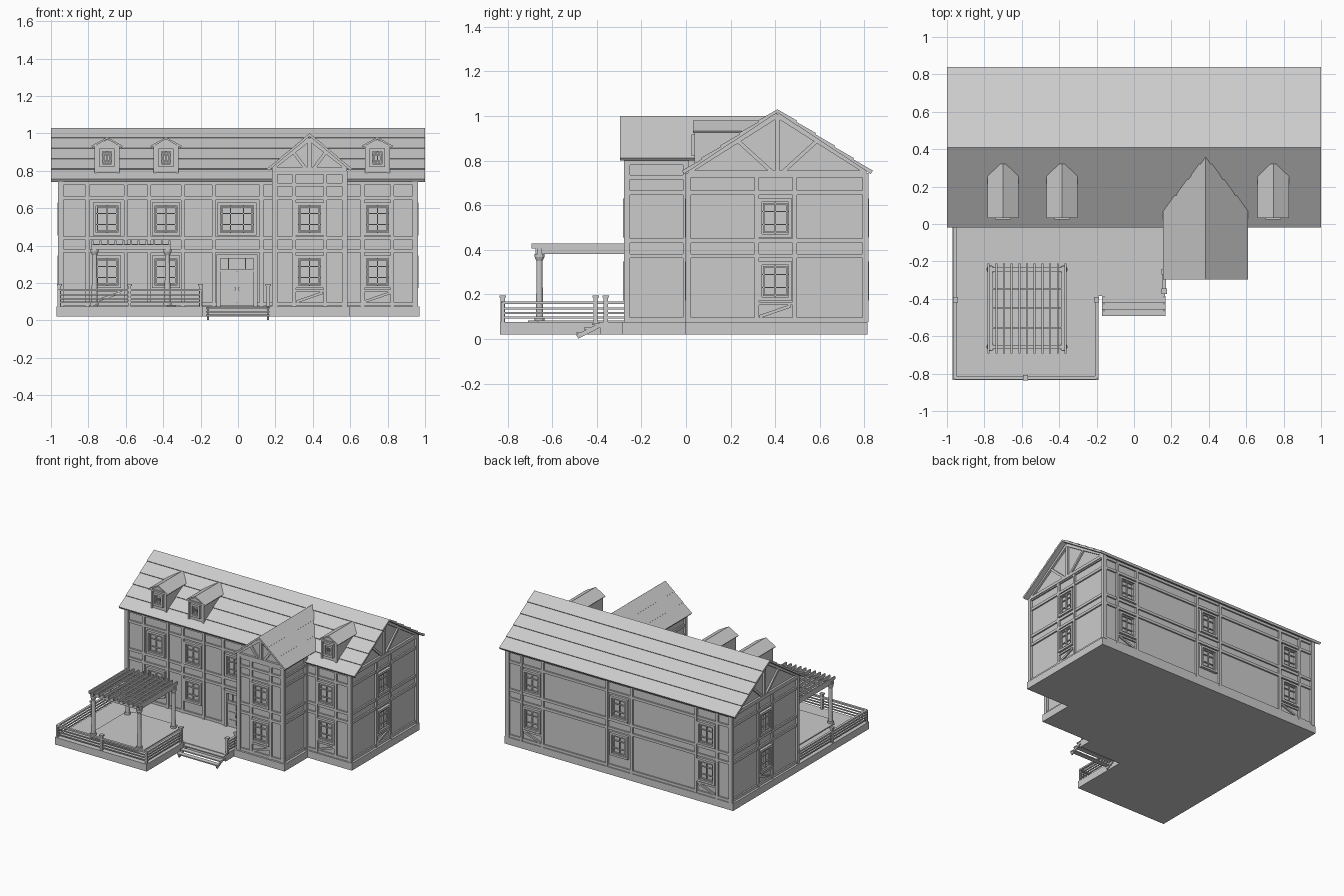
import bpy, bmesh, math
from mathutils import Matrix, Vector

if "Cube" in bpy.data.objects:
    bpy.data.objects.remove(bpy.data.objects["Cube"])

parts = {}


def part(name):
    return parts.setdefault(name, bmesh.new())


def frame(o, u, n, v=(0, 0, 1)):
    """Local axes: a along u, b along v, depth along n."""
    m = Matrix((u, v, n)).transposed().to_4x4()
    m.translation = Vector(o)
    return m


def prism(name, pts, d0, d1, f):
    bm = part(name)
    rows = [[bm.verts.new(f @ Vector((a, b, d))) for a, b in pts] for d in (d0, d1)]
    bm.faces.new(rows[0])
    bm.faces.new(rows[1])
    n = len(pts)
    for i in range(n):
        j = (i + 1) % n
        bm.faces.new((rows[0][i], rows[0][j], rows[1][j], rows[1][i]))


def rect(name, f, a0, a1, b0, b1, d0, d1):
    prism(name, [(a0, b0), (a1, b0), (a1, b1), (a0, b1)], d0, d1, f)


def bar(name, f, p, q, w, d0, d1):
    p, q = Vector(p), Vector(q)
    s = (q - p).normalized().orthogonal() * w / 2
    prism(name, [p - s, q - s, q + s, p + s], d0, d1, f)


X, Y = (1, 0, 0), (0, 1, 0)
NX, NY = (-1, 0, 0), (0, -1, 0)
PLAN = frame((0, 0, 0), X, (0, 0, 1), Y)     # a=x, b=y, depth=z
SIDE = frame((0, 0, 0), Y, X)                # a=y, b=z, depth=x
FRONT = frame((0, .015, 0), X, NY)
BACK = frame((0, .8, 0), X, Y)
RIGHT = frame((.945, 0, 0), Y, X)
LEFT = frame((-.945, 0, 0), Y, NX)
WING = frame((.383, -.262, 0), X, NY)
WING_R = frame((.568, 0, 0), Y, X)
WING_L = frame((.198, 0, 0), Y, NX)


def window(f, a, w, z0, z1):
    h = w / 2
    for k, t, d in ((0, .016, .02), (.02, .007, .012)):   # casing, then sash
        l, r, b, c = a - h + k, a + h - k, z0 + k, z1 - k
        rect("window_frames", f, l, l + t, b, c, -.005, d)
        rect("window_frames", f, r - t, r, b, c, -.005, d)
        rect("window_frames", f, l, r, b, b + t, -.005, d)
        rect("window_frames", f, l, r, c - t, c, -.005, d)
    cols = 3 if w > .18 else 2
    for i in range(1, cols):
        x = a - h + w * i / cols
        rect("window_bars", f, x - .003, x + .003, z0, z1, -.005, .01)
    for i in (1, 2):
        z = z0 + (z1 - z0) * i / 3
        rect("window_bars", f, a - h, a + h, z - .003, z + .003, -.005, .009)


def facade(f, a0, a1, top, posts, wins, braces=(), bands=(.087, .372, .44, .655)):
    for a in (a0 + .01, a1 - .01):                        # corner posts
        rect("corner_posts", f, a - .013, a + .013, .075, top, -.005, .017)
    for a in posts:
        rect("timber_posts", f, a - .01, a + .01, .075, top, -.005, .014)
    for z in list(bands) + [top - .01]:
        rect("timber_bands", f, a0, a1, z - .01, z + .01, -.005, .011)
    for a in wins:
        window(f, a, .15, .455, .63)
        window(f, a, .15, .172, .347)
    for a in braces:
        rect("timber_bands", f, a - .08, a + .08, .152, .166, -.005, .011)
        bar("timber_braces", f, (a - .07, .1), (a + .07, .148), .014, -.005, .01)


def truss(f, c, half, z0, z1):
    """King post, sloping rafters and two struts in a gable."""
    rect("gable_truss", f, c - half, c + half, z0 - .011, z0 + .011, -.005, .016)
    rect("gable_truss", f, c - .011, c + .011, z0, z1 - .01, -.005, .014)
    for s in (-1, 1):
        bar("gable_truss", f, (c + s * half, z0 + .005), (c, z1 - .015), .022, -.005, .016)
        bar("gable_truss", f, (c + s * .02, z0), (c + s * half * .44, z0 + (z1 - z0) * .52),
            .017, -.005, .012)


def roof(name, f, c, half, ze, zr, d0, d1, strips, lift=.012, thick=.012):
    """Overlapping courses running up both slopes to the ridge."""
    for s in (-1, 1):
        e, r = Vector((c + s * half, ze)), Vector((c, zr))
        n = Vector((s * (zr - ze), half)).normalized()
        for i in range(strips):
            lo, hi = e.lerp(r, i / strips), e.lerp(r, (i + 1) / strips)
            prism(name, [lo - n * thick, lo + n * (lift - thick / 2), hi, hi - n * thick], d0, d1, f)


# Foundation and terrace
prism("foundation", [(-.97, -.835), (-.19, -.835), (-.19, -.385), (.165, -.385), (.165, -.285),
                     (.595, -.285), (.595, -.005), (.97, -.005), (.97, .815), (-.97, .815)],
      .02, .075, PLAN)

# Main block and front wing walls
prism("main_walls", [(.015, .07), (.8, .07), (.8, .755), (.41, 1.012), (.015, .755)], -.945, .945, SIDE)
prism("wing_walls", [(-.185, .07), (.185, .07), (.185, .825), (0, .98), (-.185, .825)], -.36, 0, WING)

# Timber framing and windows
facade(FRONT, -.955, .955, .745, (-.805, -.6, -.475, -.295, -.13, .125, .665, .825),
       (-.7, -.385, .745), (-.7, .745))
facade(BACK, -.955, .955, .745, (-.83, -.65, -.105, .105, .65, .83), (-.74, 0, .74), (-.74, .74))
for f in (RIGHT, LEFT):
    facade(f, 0, .815, .745, (.317, .488), (.4,), (.4,))
    truss(f, .41, .4, .745, 1.018)
facade(WING, -.195, .195, .8, (-.083, .083), (0,), (0,), (.087, .372, .44, .655, .725))
truss(WING, 0, .2, .81, .985)
for f in (WING_R, WING_L):
    facade(f, -.275, .01, .8, (), (), (), (.087, .372, .44, .655, .725))

# Wide window over the entrance double door
window(FRONT, -.005, .21, .455, .63)
for a in (-.104, .094):
    rect("door_frame", FRONT, a - .011, a + .011, .075, .35, -.005, .022)
rect("door_frame", FRONT, -.115, .105, .332, .352, -.005, .022)
for s in (-1, 1):
    c = -.005 + s * .046
    rect("door_leaves", FRONT, c - .044, c + .044, .078, .265, -.005, .008)
    for z in (.09, .15, .21):
        rect("door_panels", FRONT, c - .032, c + .032, z, z + .042, 0, .012)
    rect("door_panels", FRONT, c - .003, c + .003, .265, .34, -.005, .01)
    rect("door_handles", FRONT, -.005 + s * .012 - .003, -.005 + s * .012 + .003, .16, .18, 0, .02)
rect("door_frame", FRONT, -.1, .09, .262, .272, -.005, .014)

# Roofs
roof("main_roof", SIDE, .41, .425, .75, 1.03, -1, 1, 5)
roof("wing_roof", WING, 0, .226, .81, 1.0, -.62, .035, 3, .008)

# Dormers
for x in (-.7, -.385, .745):
    f = frame((x, .045, 0), X, NY)
    prism("dormer_walls", [(-.066, .77), (.066, .77), (.066, .935), (0, .968), (-.066, .935)], -.27, 0, f)
    roof("dormer_roofs", f, 0, .083, .932, .98, -.28, .014, 1, .006, .009)
    for s in (-1, 1):
        rect("dormer_trim", f, s * .06 - .007, s * .06 + .007, .785, .93, -.005, .006)
    rect("dormer_trim", f, -.067, .067, .922, .934, -.005, .008)
    window(f, 0, .082, .82, .918)

# Entrance steps: sloping stringers with three treads
for x in (-.165, .155):
    bar("step_stringers", SIDE, (-.378, .066), (-.488, .01), .02, x, x + .01)
for i in range(3):
    y, z = -.385 - i * .035, .07 - i * .019
    rect("step_treads", PLAN, -.172, .168, y - .037, y, z - .008, z)


# Terrace railing
def rail(x0, y0, x1, y1):
    for z, w, h in ((.096, .008, .008), (.116, .008, .008), (.136, .008, .008), (.162, .018, .012)):
        bar("railings", PLAN, (x0, y0), (x1, y1), w, z - h / 2, z + h / 2)


def newel(x, y, top=.185):
    rect("railing_posts", PLAN, x - .009, x + .009, y - .009, y + .009, .07, top)
    rect("railing_posts", PLAN, x - .014, x + .014, y - .014, y + .014, top, top + .01)


rail(-.957, -.822, -.957, .01)
rail(-.957, -.822, -.2, -.822)
rail(-.2, -.822, -.2, -.405)
rail(.162, -.36, .162, -.25)
for p in ((-.955, -.405), (-.58, -.822), (-.2, -.405), (.162, -.36), (.162, -.255)):
    newel(*p)
for p in ((-.957, -.822), (-.2, -.822)):
    rect("railing_posts", PLAN, p[0] - .007, p[0] + .007, p[1] - .007, p[1] + .007, .07, .165)

# Pergola: base slab, columns, beams and rafters
cx, cy, hx, hy, k = -.565, -.45, .232, .258, .045
prism("pergola_base", [(cx - hx + k, cy - hy), (cx + hx - k, cy - hy), (cx + hx, cy - hy + k),
                       (cx + hx, cy + hy - k), (cx + hx - k, cy + hy), (cx - hx + k, cy + hy),
                       (cx - hx, cy + hy - k), (cx - hx, cy - hy + k)], .07, .082, PLAN)
cx = -.572
for sx in (-1, 1):
    for sy in (-1, 1):
        x, y = cx + sx * .195, cy + sy * .207
        for r0, r1, z0, z1 in ((.022, .022, .08, .097), (.016, .013, .097, .35),
                               (.014, .022, .35, .368), (.022, .022, .368, .38)):
            bmesh.ops.create_cone(part("pergola_columns"), cap_ends=True, segments=12, radius1=r0,
                                  radius2=r1, depth=z1 - z0,
                                  matrix=Matrix.Translation((x, y, (z0 + z1) / 2)))
    x, y = cx + sx * .195, cy + sx * .207
    rect("pergola_beams", PLAN, x - .01, x + .01, cy - .225, cy + .225, .38, .405)
    rect("pergola_beams", PLAN, cx - .215, cx + .215, y - .01, y + .01, .38, .405)
for i in range(11):
    x = cx - .205 + i * .041
    rect("pergola_rafters", PLAN, x - .005, x + .005, cy - .243, cy + .24, .405, .427)
for i in range(1, 4):
    y = cy - .207 + i * .1035
    rect("pergola_beams", PLAN, cx - .205, cx + .205, y - .004, y + .004, .398, .408)

# Turn each collected part into an object
for name, bm in parts.items():
    bmesh.ops.recalc_face_normals(bm, faces=bm.faces)
    me = bpy.data.meshes.new(name)
    bm.to_mesh(me)
    bm.free()
    bpy.context.collection.objects.link(bpy.data.objects.new(name, me))
